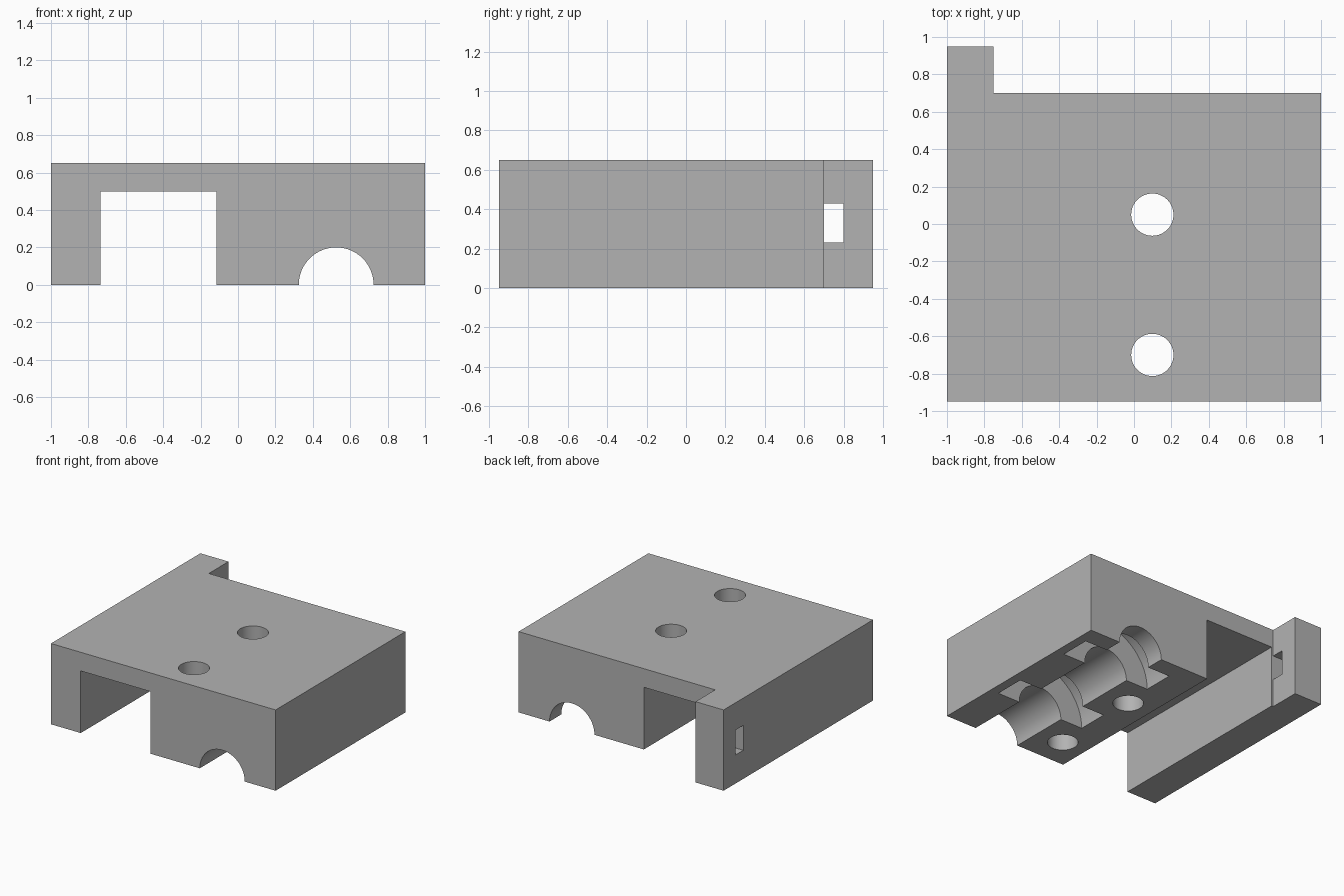
import bpy
import bmesh
import math

if "Cube" in bpy.data.objects:
    bpy.data.objects.remove(bpy.data.objects["Cube"], do_unlink=True)

WIDTH, HEIGHT = 1.0, 0.65
FRONT, BACK, TAB_END = -0.95, 0.70, 0.95
BORE_X = 0.525

grey = bpy.data.materials.new("plain grey")
grey.use_nodes = True
grey.diffuse_color = (0.45, 0.45, 0.45, 1)
grey.node_tree.nodes["Principled BSDF"].inputs["Base Color"].default_value = (0.45, 0.45, 0.45, 1)


def prism(name, outline, height):
    """Extrude an outline in the ground plane upwards."""
    bm = bmesh.new()
    face = bm.faces.new([bm.verts.new((x, y, 0)) for x, y in outline])
    top = bmesh.ops.extrude_face_region(bm, geom=[face])["geom"]
    bmesh.ops.translate(bm, vec=(0, 0, height),
                        verts=[v for v in top if isinstance(v, bmesh.types.BMVert)])
    bmesh.ops.recalc_face_normals(bm, faces=bm.faces)
    mesh = bpy.data.meshes.new(name)
    bm.to_mesh(mesh)
    bm.free()
    obj = bpy.data.objects.new(name, mesh)
    bpy.context.collection.objects.link(obj)
    obj.data.materials.append(grey)
    return obj


def box_cutter(name, x0, x1, y0, y1, z0, z1):
    obj = prism(name, [(x0, y0), (x1, y0), (x1, y1), (x0, y1)], z1 - z0)
    obj.location.z = z0
    return obj


def round_cutter(name, radius, length, location, along_y=False):
    bpy.ops.mesh.primitive_cylinder_add(
        vertices=64, radius=radius, depth=length, location=location,
        rotation=(math.pi / 2 if along_y else 0, 0, 0))
    obj = bpy.context.object
    obj.name = name
    obj.data.materials.append(grey)
    return obj


# Block with a tab at the back corner
housing = prism("housing_block", [
    (-WIDTH, FRONT), (WIDTH, FRONT), (WIDTH, BACK),
    (-0.75, BACK), (-0.75, TAB_END), (-WIDTH, TAB_END)], HEIGHT)

# Square channel, tab slot and round bore
cutters = [
    box_cutter("channel_cutter", -0.735, -0.115, -1.2, 1.2, -0.2, 0.5),
    box_cutter("tab_slot_cutter", -1.2, -0.6, BACK, 0.8, 0.23, 0.43),
    round_cutter("bore_cutter", 0.2, 3, (BORE_X, 0, 0), along_y=True),
]
# Bearing grooves around the bore
for y in (-0.325, 0.425):
    cutters.append(round_cutter("groove_cutter", 0.4, 0.25, (BORE_X, y, 0), along_y=True))
# Vertical bolt holes
for y in (-0.70, 0.05):
    cutters.append(round_cutter("bolt_hole_cutter", 0.113, 2, (0.098, y, 0.3)))

bpy.ops.object.select_all(action='DESELECT')
bpy.context.view_layer.objects.active = housing
housing.select_set(True)
for cutter in cutters:
    cutter.hide_render = True
    cut = housing.modifiers.new(cutter.name, 'BOOLEAN')
    cut.operation = 'DIFFERENCE'
    cut.solver = 'EXACT'
    cut.object = cutter
    bpy.ops.object.modifier_apply(modifier=cut.name)
    bpy.data.objects.remove(cutter, do_unlink=True)

# Smooth bores, sharp corners
bpy.ops.object.shade_smooth_by_angle(angle=math.radians(30))
